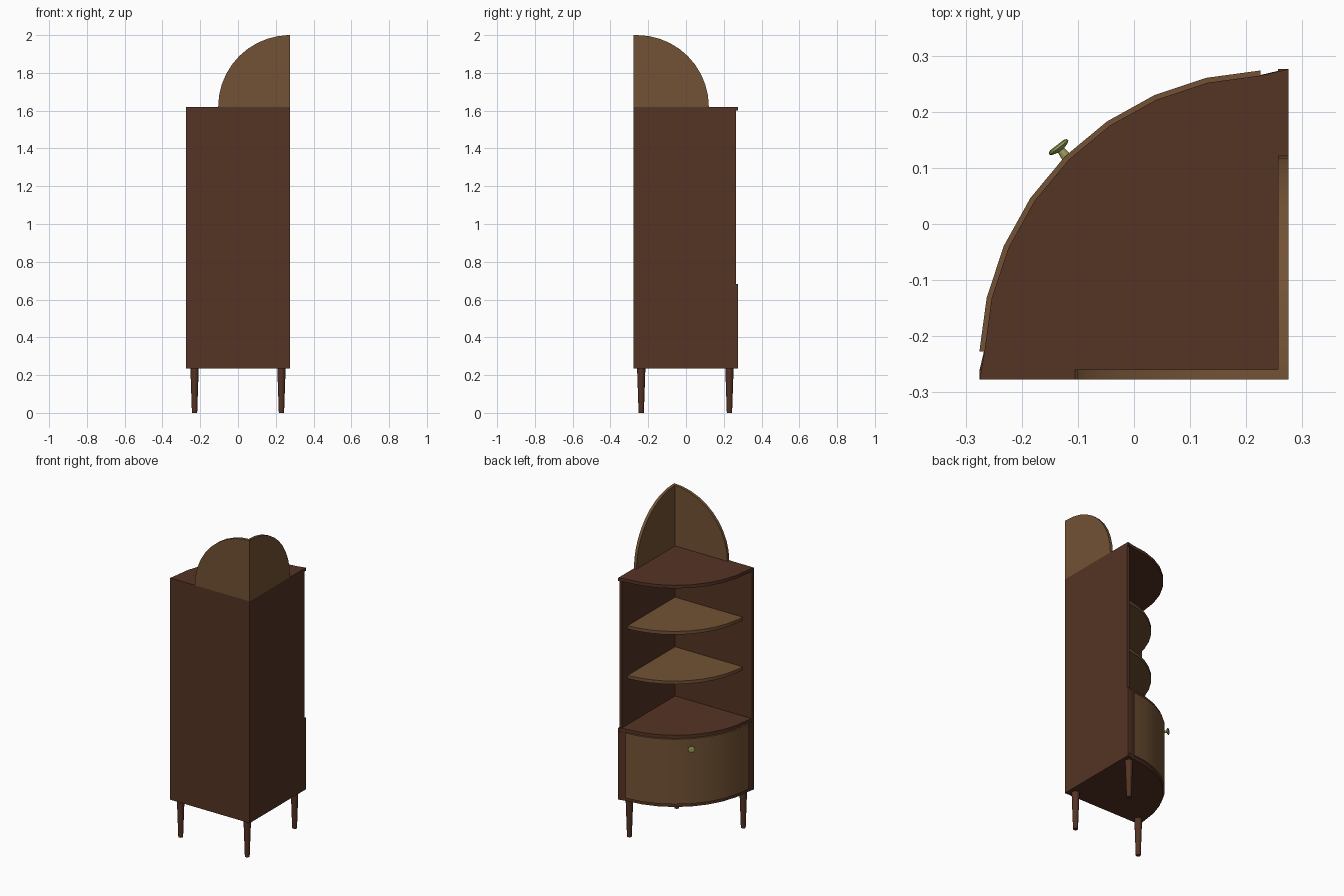
import bpy, bmesh, math
from mathutils import Vector, Matrix

if "Cube" in bpy.data.objects:
    bpy.data.objects.remove(bpy.data.objects["Cube"])

# Plan coordinates (u, v) are measured from the room corner of the cabinet
CX, CY, L, T = 0.275, -0.277, 0.553, 0.018


def material(name, rgb):
    m = bpy.data.materials.new(name)
    m.diffuse_color = (*rgb, 1)
    m.use_nodes = True
    m.node_tree.nodes["Principled BSDF"].inputs["Base Color"].default_value = m.diffuse_color
    return m


DARK = material("dark_wood", (0.09, 0.033, 0.018))
LIGHT = material("light_wood", (0.17, 0.085, 0.035))
BRASS = material("brass", (0.32, 0.32, 0.10))


def plan(u, v, z=0.0):
    return Vector((CX - u, CY + v, z))


def finish(bm, name, mat):
    bmesh.ops.recalc_face_normals(bm, faces=bm.faces[:])
    me = bpy.data.meshes.new(name)
    bm.to_mesh(me)
    bm.free()
    ob = bpy.data.objects.new(name, me)
    bpy.context.collection.objects.link(ob)
    me.materials.append(mat)
    bpy.context.view_layer.objects.active = ob
    for o in bpy.context.selected_objects:
        o.select_set(False)
    ob.select_set(True)
    bpy.ops.object.shade_smooth_by_angle(angle=math.radians(30))
    return ob


def extrude(name, points, offset, mat):
    bm = bmesh.new()
    face = bm.faces.new([bm.verts.new(p) for p in points])
    new = bmesh.ops.extrude_face_region(bm, geom=[face])["geom"]
    bmesh.ops.translate(bm, vec=offset,
                        verts=[g for g in new if isinstance(g, bmesh.types.BMVert)])
    return finish(bm, name, mat)


def slab(name, uv, z0, z1, mat):
    return extrude(name, [plan(u, v, z0) for u, v in uv], Vector((0, 0, z1 - z0)), mat)


def arc(r, c=0.0, a0=0.0, a1=90.0, n=8):
    angles = [math.radians(a0 + (a1 - a0) * i / n) for i in range(n + 1)]
    return [(c + r * math.cos(a), c + r * math.sin(a)) for a in angles]


def box(name, u0, u1, v0, v1, z0, z1, mat):
    return slab(name, [(u0, v0), (u1, v0), (u1, v1), (u0, v1)], z0, z1, mat)


# Curved front: shared by the plates and the door
inner = arc(0.514, 0.028, 2.4, 87.6)
outer = arc(0.523, 0.028, 2.4, 87.6)
plate = [(0, 0), (L - 0.003, 0)] + inner + [(0, L)]

# Bottom, middle and top plates
for name, z0, z1 in (("bottom_plate", 0.235, 0.255),
                     ("middle_plate", 0.663, 0.683),
                     ("top_plate", 1.60, 1.62)):
    slab(name, plate, z0, z1, DARK)

# Walls of the closed base and the open upper part
for part, z0, z1, depth in (("lower", 0.255, 0.663, L), ("upper", 0.683, 1.60, 0.542)):
    box(part + "_front_wall", 0, L - 0.003, 0, T, z0, z1, DARK)
    box(part + "_right_wall", 0, T, T, depth, z0, z1, DARK)

# Stiles either side of the door
stile = [(L - 0.003, T), (0.5425, 0.0496), (0.525, 0.0496), (0.525, T)]
slab("left_stile", stile, 0.255, 0.663, DARK)
slab("back_stile", [(v, u) for u, v in stile], 0.255, 0.663, DARK)

# Curved door
slab("door", outer + arc(0.511, 0.028, 2.4, 87.6)[::-1], 0.256, 0.662, LIGHT)

# Quarter-round shelves
for i, z in enumerate((0.99, 1.30)):
    pts = [(max(u, T), max(v, T)) for u, v in arc(0.485, n=10)]
    slab(f"shelf_{i + 1}", [(T, T)] + pts, z - 0.02, z, LIGHT)

# Rounded crest panels above the top
profile = [(0, 0)] + arc(0.38, n=10)
extrude("front_crest", [plan(u, 0, 1.62 + h) for u, h in profile], Vector((0, T, 0)), LIGHT)
extrude("right_crest", [plan(0, T + v, 1.62 + h) for v, h in profile], Vector((-T, 0, 0)), LIGHT)

# Tapered legs
for name, x, y in (("left_leg", -0.23, -0.237), ("corner_leg", 0.23, -0.237),
                   ("back_leg", 0.23, 0.23)):
    bm = bmesh.new()
    bmesh.ops.create_cone(bm, cap_ends=True, segments=16, radius1=0.014, radius2=0.022,
                          depth=0.235, matrix=Matrix.Translation((x, y, 0.1175)))
    finish(bm, name, DARK)

# Turned knob, pointing out of the door
bm = bmesh.new()
rings = [(0.009, -0.004), (0.007, 0.013), (0.017, 0.016), (0.021, 0.019), (0.020, 0.023),
         (0.015, 0.025)]
loops = [[bm.verts.new((r * math.cos(a), r * math.sin(a), h))
          for a in (math.tau * i / 16 for i in range(16))] for r, h in rings]
for lo, hi in zip(loops, loops[1:]):
    for i in range(16):
        j = (i + 1) % 16
        bm.faces.new((lo[i], lo[j], hi[j], hi[i]))
bm.faces.new(loops[0][::-1])
bm.faces.new(loops[-1])
direction = Vector((-0.61, 0.79, 0))
place = Matrix.Translation((-0.122, 0.121, 0.604)) @ direction.to_track_quat("Z", "Y").to_matrix().to_4x4()
bmesh.ops.transform(bm, matrix=place, verts=bm.verts[:])
finish(bm, "door_knob", BRASS)
